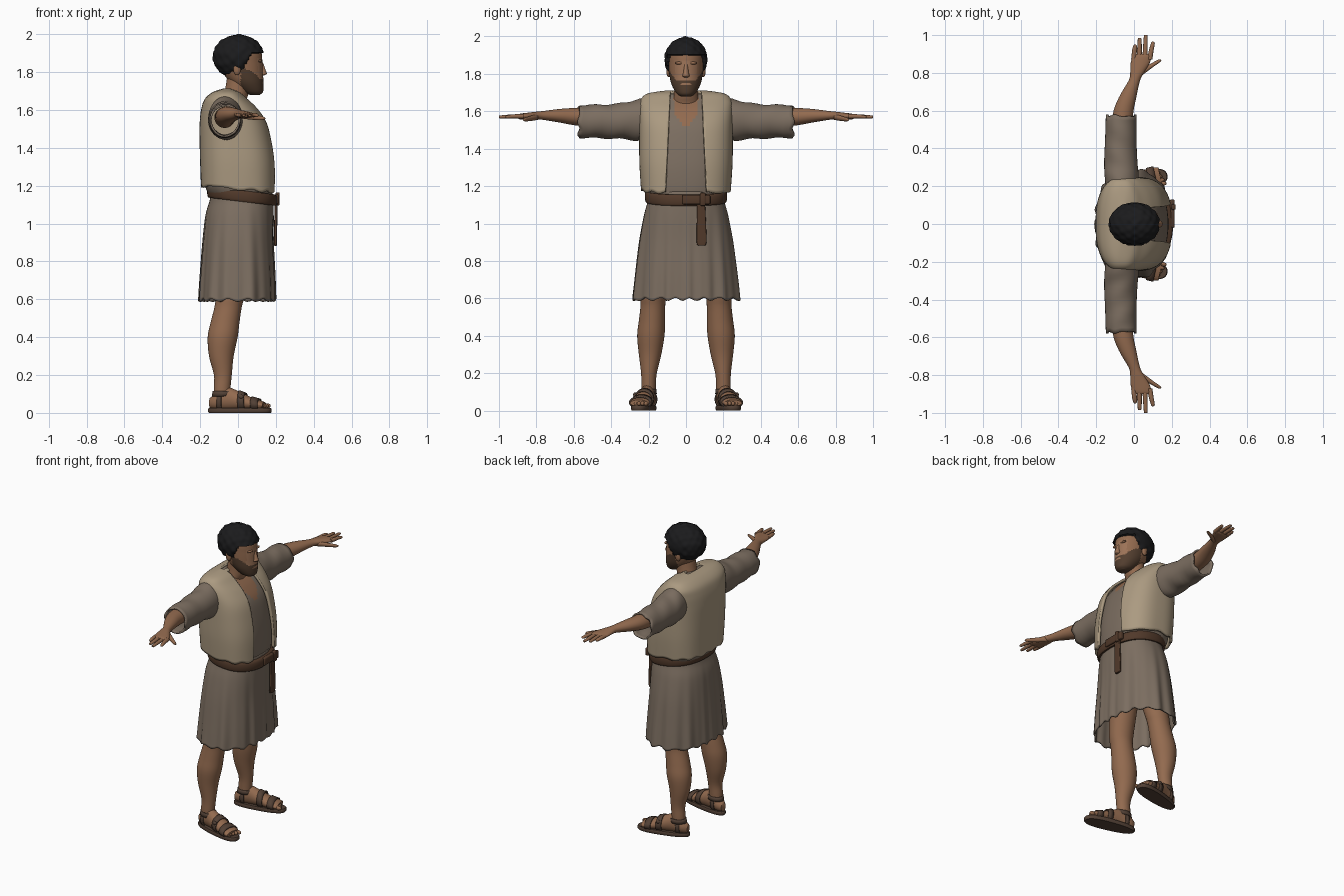
import bpy, bmesh, math
from mathutils import Vector, Matrix

if "Cube" in bpy.data.objects:
    bpy.data.objects.remove(bpy.data.objects["Cube"])


def material(name, rgb):
    m = bpy.data.materials.new(name)
    m.diffuse_color = (*rgb, 1)
    m.use_nodes = True
    m.node_tree.nodes["Principled BSDF"].inputs["Base Color"].default_value = m.diffuse_color
    return m


SKIN = material("brown_skin", (.29, .145, .078))
FACE = material("face_skin", (.33, .17, .095))
BEARD = material("beard_brown", (.085, .048, .028))
HAIR = material("black_hair", (.011, .011, .012))
VEST = material("tan_wool", (.41, .325, .22))
TUNIC = material("grey_brown_cloth", (.20, .155, .118))
BELT = material("belt_leather", (.082, .041, .023))
SANDAL = material("sandal_leather", (.085, .052, .036))


def clamp(v):
    return max(0, min(1, v))


def finish(name, bm, mats, rule=None, thick=0, mirror=False, angle=50):
    """Turn a bmesh into a smooth-shaded object, coloured by an optional rule."""
    bmesh.ops.recalc_face_normals(bm, faces=bm.faces)
    if rule:
        for f in bm.faces:
            f.material_index = rule(f.calc_center_median())
    me = bpy.data.meshes.new(name)
    bm.to_mesh(me)
    bm.free()
    ob = bpy.data.objects.new(name, me)
    bpy.context.collection.objects.link(ob)
    for m in mats:
        me.materials.append(m)
    bpy.ops.object.select_all(action='DESELECT')
    ob.select_set(True)
    bpy.context.view_layer.objects.active = ob
    bpy.ops.object.shade_smooth_by_angle(angle=math.radians(angle))
    if thick:
        s = ob.modifiers.new("thickness", 'SOLIDIFY')
        s.thickness, s.offset = thick, -1
    if mirror:
        ob.modifiers.new("mirror", 'MIRROR').use_axis = (False, True, False)
    return ob


def spline(rings, sub):
    """Smoothly add rings between the given ones (Catmull-Rom)."""
    out = []
    for i in range(len(rings) - 1):
        p = [rings[max(0, min(len(rings) - 1, i + k))] for k in (-1, 0, 1, 2)]
        for s in range(sub):
            t = s / sub
            out.append([.5 * (2 * b + (c - a) * t + (2 * a - 5 * b + 4 * c - d) * t * t
                              + (3 * b - a - 3 * c + d) * t ** 3) for a, b, c, d in zip(*p)])
    return out + [rings[-1]]


def loft_mesh(rings, axis='z', n=32, sub=4, power=2, warp=None, caps=True):
    """Skin rings (position, centre a, centre b, radius a, radius b) along an axis."""
    bm = bmesh.new()
    loops = []
    for t, a, b, ra, rb in spline(rings, sub):
        loop = []
        for i in range(n):
            th = 2 * math.pi * i / n
            c, s = math.cos(th), math.sin(th)
            u = a + ra * math.copysign(abs(c) ** (2 / power), c)
            v = b + rb * math.copysign(abs(s) ** (2 / power), s)
            p = Vector({'z': (u, v, t), 'y': (u, t, v), 'x': (t, u, v)}[axis])
            loop.append(bm.verts.new(warp(p) if warp else p))
        loops.append(loop)
    for lo, hi in zip(loops, loops[1:]):
        for i in range(n):
            j = (i + 1) % n
            bm.faces.new((lo[i], lo[j], hi[j], hi[i]))
    if caps:
        bm.faces.new(loops[0])
        bm.faces.new(loops[-1])
    return bm


def loft(name, mat, rings, thick=0, mirror=False, **kw):
    return finish(name, loft_mesh(rings, **kw), [mat], None, thick, mirror)


def ball(name, mat, loc, size, mirror=False, warp=None, seg=16):
    bm = bmesh.new()
    bmesh.ops.create_uvsphere(bm, u_segments=seg, v_segments=seg * 2 // 3, radius=1)
    for v in bm.verts:
        v.co = Vector(loc) + v.co * Vector(size)
        if warp:
            v.co = warp(v.co)
    return finish(name, bm, [mat], mirror=mirror, angle=80)


def box(name, mat, loc, size, bevel=.006):
    bm = bmesh.new()
    bmesh.ops.create_cube(bm, size=1)
    for v in bm.verts:
        v.co = Vector(loc) + v.co * Vector(size)
    bmesh.ops.bevel(bm, geom=bm.edges[:], offset=bevel, segments=2, affect='EDGES', profile=.5)
    return finish(name, bm, [mat])


# ---- head: beard and face patch chosen by position
def head_colour(c):
    side = abs(c.y)
    lip = 1.737 < c.z < 1.749 and side < .026 and c.x > .09
    if c.x > .015 and c.z < 1.764 + 1.3 * max(0, side - .05) and not lip:
        return 2
    return 1 if c.x > .07 and side < .06 and c.z < 1.87 else 0


head = [(1.678, .09, 0, .022, .025), (1.695, .077, 0, .055, .05), (1.74, .05, 0, .085, .076),
        (1.79, .028, 0, .104, .088), (1.85, .012, 0, .117, .094), (1.91, .005, 0, .117, .094),
        (1.96, 0, 0, .09, .075), (1.985, 0, 0, .03, .03)]
finish("head", loft_mesh(head, n=64, sub=8), [SKIN, FACE, BEARD], head_colour)
loft("neck", SKIN, [(1.58, -.05, 0, .085, .1), (1.64, -.03, 0, .07, .078),
                    (1.69, -.008, 0, .064, .064), (1.79, .005, 0, .06, .06)])
loft("nose", FACE, [(1.782, .125, 0, .012, .012), (1.79, .13, 0, .022, .019),
                    (1.805, .128, 0, .02, .015), (1.85, .12, 0, .012, .01)], n=16)
ball("ears", SKIN, (-.005, .093, 1.815), (.02, .012, .032), mirror=True)
ball("brow_ridges", SKIN, (.116, .034, 1.858), (.012, .026, .008), mirror=True)


# ---- curly hair cap, tucked into the head below the hairline
def curls(p):
    line = 1.765 + .135 * clamp((p.x - .005) / .075)
    mid = Vector((0, 0, 1.88))
    if p.z < line:
        return mid + (p - mid) * .68
    w = math.sin(95 * p.x + 1) * math.sin(95 * p.y + 2) * math.sin(95 * p.z)
    return mid + (p - mid) * (1 + .045 * w)


ball("hair", HAIR, (.003, 0, 1.88), (.135, .114, .117), warp=curls, seg=72)

# ---- tunic body with an open V neck showing skin
torso = [(1.13, .02, 0, .17, .21), (1.2, .004, 0, .198, .238), (1.32, 0, 0, .2, .249),
         (1.45, -.012, 0, .191, .25), (1.54, -.025, 0, .177, .25), (1.61, -.045, 0, .148, .25),
         (1.66, -.062, 0, .112, .243), (1.695, -.062, 0, .07, .205), (1.712, -.06, 0, .02, .1)]
inner = [(t - .008, a, b, max(.01, ra - .022), max(.02, rb - .02)) for t, a, b, ra, rb in torso]


def neckline(c):
    return int(c.x > -.02 and abs(c.y) < min(.065, .012 + .8 * (c.z - 1.525)) and c.z > 1.525)


finish("tunic_body", loft_mesh(inner, n=128, sub=8, power=2.5), [TUNIC, SKIN], neckline)


# ---- vest, cut open down the front
def vest_hem(p):
    k = clamp((1.36 - p.z) / .18)
    p.z += k * (-.08 * p.x + .006 * math.sin(60 * p.y + 40 * p.x))
    return p


bm = loft_mesh([(1.18, .004, 0, .199, .24)] + torso[2:], n=96, sub=6, power=2.7, warp=vest_hem)
for s in (-1, 1):
    bmesh.ops.bisect_plane(bm, geom=bm.verts[:] + bm.edges[:] + bm.faces[:],
                           plane_co=(0, s * .11, 1.18), plane_no=(0, 1, s * .05))


def in_opening(f):
    c = f.calc_center_median()
    front = abs(c.y) < .11 - .05 * (c.z - 1.18) and c.x > -.02
    return front or len(f.verts) > 30 or c.z < 1.15


bmesh.ops.delete(bm, geom=[f for f in bm.faces if in_opening(f)], context='FACES')
finish("vest", bm, [VEST], thick=.016)


# ---- pleated skirt of the tunic
def pleats(p):
    th = math.atan2(p.y, p.x)
    k = clamp((1.12 - p.z) / .5)
    f = 1 + k * (.022 * math.sin(14 * th + 1) + .012 * math.sin(23 * th))
    hem = .008 * math.sin(17 * th) * clamp((.66 - p.z) / .06)
    return Vector((p.x * f, p.y * f, p.z + hem))


loft("tunic_skirt", TUNIC, [(1.17, .02, 0, .16, .2), (1.12, .018, 0, .168, .205),
                            (1.04, .008, 0, .18, .226), (.9, 0, 0, .187, .252),
                            (.72, -.003, 0, .197, .274), (.595, -.005, 0, .202, .287)],
     n=160, sub=6, power=2.3, warp=pleats, caps=False, thick=.01)

# ---- belt with knot and hanging end
loft("belt", BELT, [(1.118, .022, 0, .178, .214), (1.13, .022, 0, .184, .219),
                    (1.165, .022, 0, .184, .219), (1.177, .022, 0, .176, .213)],
     n=64, sub=2, power=2.3, warp=lambda p: p + Vector((0, 0, -.12 * p.x)))
box("belt_knot", BELT, (.203, .055, 1.128), (.024, .15, .05))
box("belt_loop", BELT, (.209, .09, 1.13), (.022, .03, .07))
loft("belt_end", BELT, [(.882, .198, .083, .006, .014), (.892, .198, .083, .008, .025),
                        (.95, .199, .083, .008, .026), (1.13, .2, .08, .008, .021)], power=4)

# ---- arms: loose sleeves, forearms, hands
loft("sleeves", TUNIC, [(.15, -.06, 1.56, .085, .11), (.25, -.065, 1.556, .09, .112),
                        (.33, -.07, 1.548, .088, .097), (.45, -.07, 1.546, .083, .09),
                        (.575, -.068, 1.546, .081, .087)],
     axis='y', n=48, caps=False, thick=.01, mirror=True,
     warp=lambda p: p + Vector((0, .006 * math.sin(70 * p.z + 50 * p.x) * clamp((p.y - .5) / .07),
                                .004 * math.sin(45 * p.y + 25 * p.x))))
loft("forearms", SKIN, [(.38, -.07, 1.56, .055, .055), (.57, -.06, 1.57, .054, .048),
                        (.67, -.034, 1.576, .046, .037), (.76, .002, 1.578, .03, .024),
                        (.8, .016, 1.577, .036, .021), (.85, .032, 1.574, .05, .018),
                        (.888, .043, 1.572, .05, .015), (.9, .045, 1.572, .042, .009)],
     axis='y', mirror=True)
fingers = [(-.001, .006, .95), (.028, .03, .985), (.057, .062, 1.0), (.083, .1, .965)]
for i, (base, tip, end) in enumerate(fingers):
    loft(f"finger_{i + 1}", SKIN, [(.87, base, 1.573, .014, .012), (.92, (base + tip) / 2, 1.573, .0125, .011),
                                   (end - .008, tip, 1.57, .01, .008), (end, tip, 1.57, .004, .003)],
         axis='y', n=12, mirror=True)
loft("thumb", SKIN, [(.79, .025, 1.57, .022, .016), (.83, .078, 1.562, .022, .014),
                     (.86, .125, 1.556, .016, .01), (.872, .138, 1.555, .005, .004)],
     axis='y', n=14, mirror=True)

# ---- legs
loft("legs", SKIN, [(.05, -.088, .2, .04, .038), (.13, -.084, .2, .044, .039), (.2, -.08, .198, .047, .042),
                    (.3, -.088, .192, .065, .06), (.4, -.081, .188, .079, .073), (.48, -.068, .182, .076, .07),
                    (.56, -.052, .177, .072, .066), (.63, -.04, .17, .077, .07), (.85, -.02, .12, .09, .09)],
     mirror=True)

# ---- sandalled feet, turned outward
TURN = Matrix.Translation((-.09, .2, 0)) @ Matrix.Rotation(.22, 4, 'Z') @ Matrix.Translation((.09, 0, 0))


def turn(p):
    return TURN @ Vector((p.x, p.y * (1 + .8 * p.x), p.z))


loft("feet", SKIN, [(-.15, 0, .052, .022, .026), (-.12, 0, .06, .04, .042), (-.06, 0, .075, .043, .06),
                    (0, 0, .066, .046, .051), (.07, 0, .05, .05, .034), (.12, 0, .043, .05, .024),
                    (.145, 0, .04, .044, .017)], axis='x', warp=turn, mirror=True)
for i in range(5):
    ball(f"toe_{i + 1}", SKIN, (.15 - .007 * i, -.036 + .018 * i, .037), (.02, .0105, .0135),
         mirror=True, warp=turn, seg=12)
loft("soles", SANDAL, [(0, .012, 0, .166, .048), (.006, .012, 0, .171, .052), (.02, .012, 0, .171, .052),
                       (.026, .012, 0, .167, .049)], sub=1, n=48, power=2.5, warp=turn, mirror=True)
straps = {"toe_straps": ('x', [(.08, 0, .047, .057, .04), (.12, 0, .043, .056, .033)]),
          "instep_straps": ('x', [(.01, 0, .064, .054, .056), (.045, 0, .058, .056, .049)]),
          "heel_straps": ('x', [(-.105, 0, .06, .049, .052), (-.08, 0, .062, .051, .054)]),
          "ankle_straps": ('z', [(.088, -.083, 0, .056, .049), (.116, -.08, 0, .054, .047)])}
for name, (axis, rings) in straps.items():
    loft(name, SANDAL, rings, axis=axis, sub=2, caps=False, thick=.008, warp=turn, mirror=True)
ball("strap_buckles", SANDAL, (.03, .046, .085), (.014, .01, .012), mirror=True, warp=turn)
